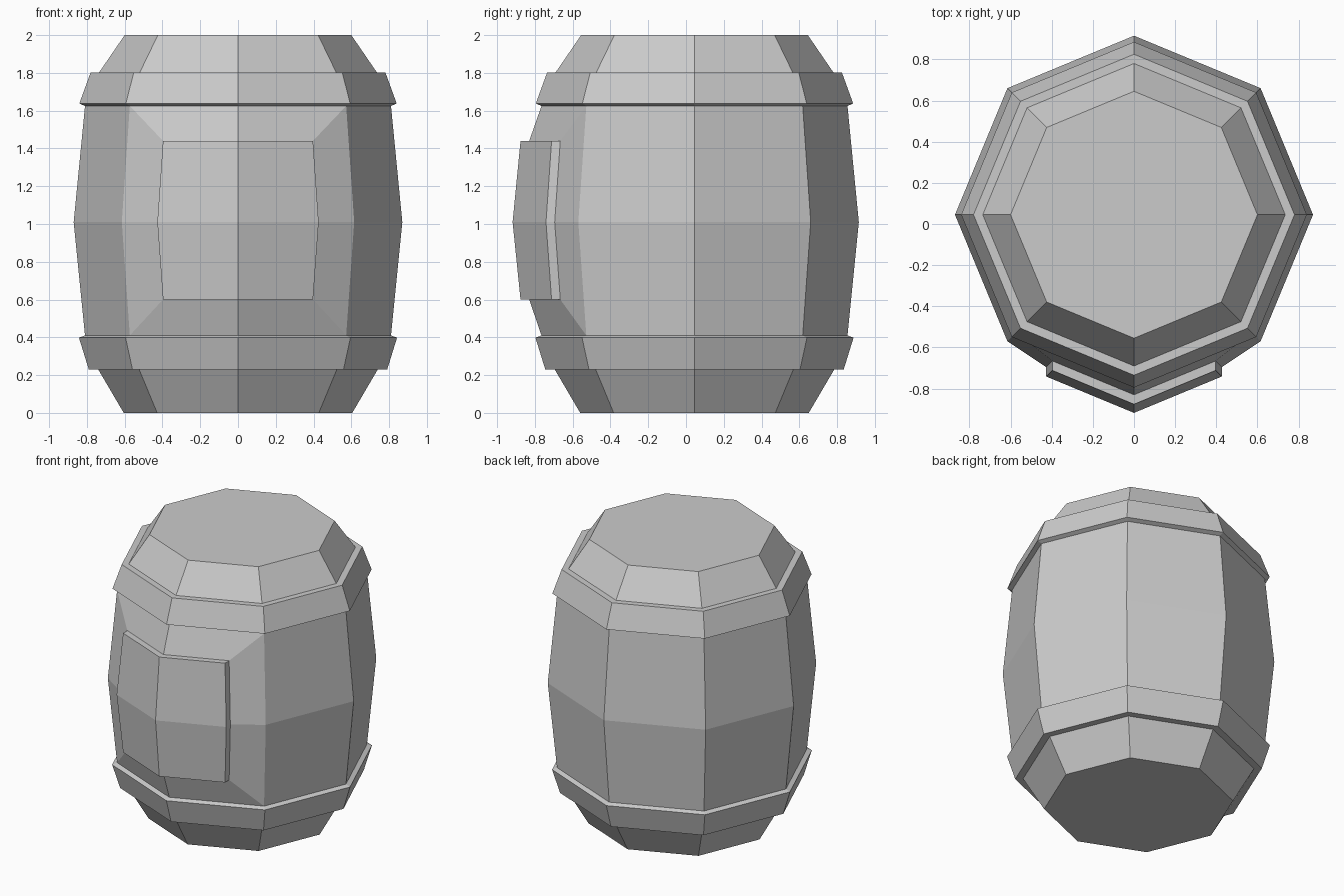
import bpy, bmesh
from math import cos, sin, pi

if "Cube" in bpy.data.objects:
    bpy.data.objects.remove(bpy.data.objects["Cube"])

SIDES, CY = 8, 0.045

# Barrel outline (radius, z): tapered ends, two raised hoops, bulging middle
profile = [(0.605, 0), (0.74, 0.23), (0.79, 0.23), (0.842, 0.398), (0.81, 0.41),
           (0.87, 1.01), (0.81, 1.625), (0.84, 1.638), (0.78, 1.803),
           (0.735, 1.803), (0.60, 2.0)]
LOW, MID, HIGH = 4, 5, 6   # profile rows around the front panel

bm = bmesh.new()

# Octagonal rings; index 0 is the front edge (-y)
rings = []
for r, z in profile:
    angles = [-pi / 2 + 2 * pi * k / SIDES for k in range(SIDES)]
    rings.append([bm.verts.new((r * cos(a), CY + r * sin(a), z)) for a in angles])

# Staves and hoops, leaving out the two front staves where the panel sits
for i in range(len(rings) - 1):
    for k in range(SIDES):
        if i in (LOW, MID) and k in (0, SIDES - 1):
            continue
        n = (k + 1) % SIDES
        bm.faces.new((rings[i][k], rings[i][n], rings[i + 1][n], rings[i + 1][k]))

# Lid and base
bm.faces.new(rings[-1])
bm.faces.new(rings[0][::-1])


def panel_grid(push):
    """3 x 3 points following the two front facets, moved forward by push."""
    rows = [(0.397, -0.83, 0.60), (0.427, -0.872, 1.01), (0.397, -0.83, 1.44)]
    slope = 0.4142
    return [[bm.verts.new((x, y + slope * abs(x) - push, z)) for x in (-hw, 0, hw)]
            for hw, y, z in rows]


def perimeter(g):
    return [g[0][0], g[0][1], g[0][2], g[1][2], g[2][2], g[2][1], g[2][0], g[1][0]]


def bridge(a, b):
    for i in range(8):
        j = (i + 1) % 8
        bm.faces.new((a[i], a[j], b[j], b[i]))


# Sloping surround, panel rim and panel face
opening = [[rings[i][-1], rings[i][0], rings[i][1]] for i in (LOW, MID, HIGH)]
inner, outer = panel_grid(0), panel_grid(0.046)
bridge(perimeter(opening), perimeter(inner))
bridge(perimeter(inner), perimeter(outer))
for i in range(2):
    for j in range(2):
        bm.faces.new((outer[i][j], outer[i][j + 1], outer[i + 1][j + 1], outer[i + 1][j]))

bmesh.ops.recalc_face_normals(bm, faces=bm.faces[:])
mesh = bpy.data.meshes.new("barrel")
bm.to_mesh(mesh)
bm.free()
bpy.context.collection.objects.link(bpy.data.objects.new("barrel", mesh))
